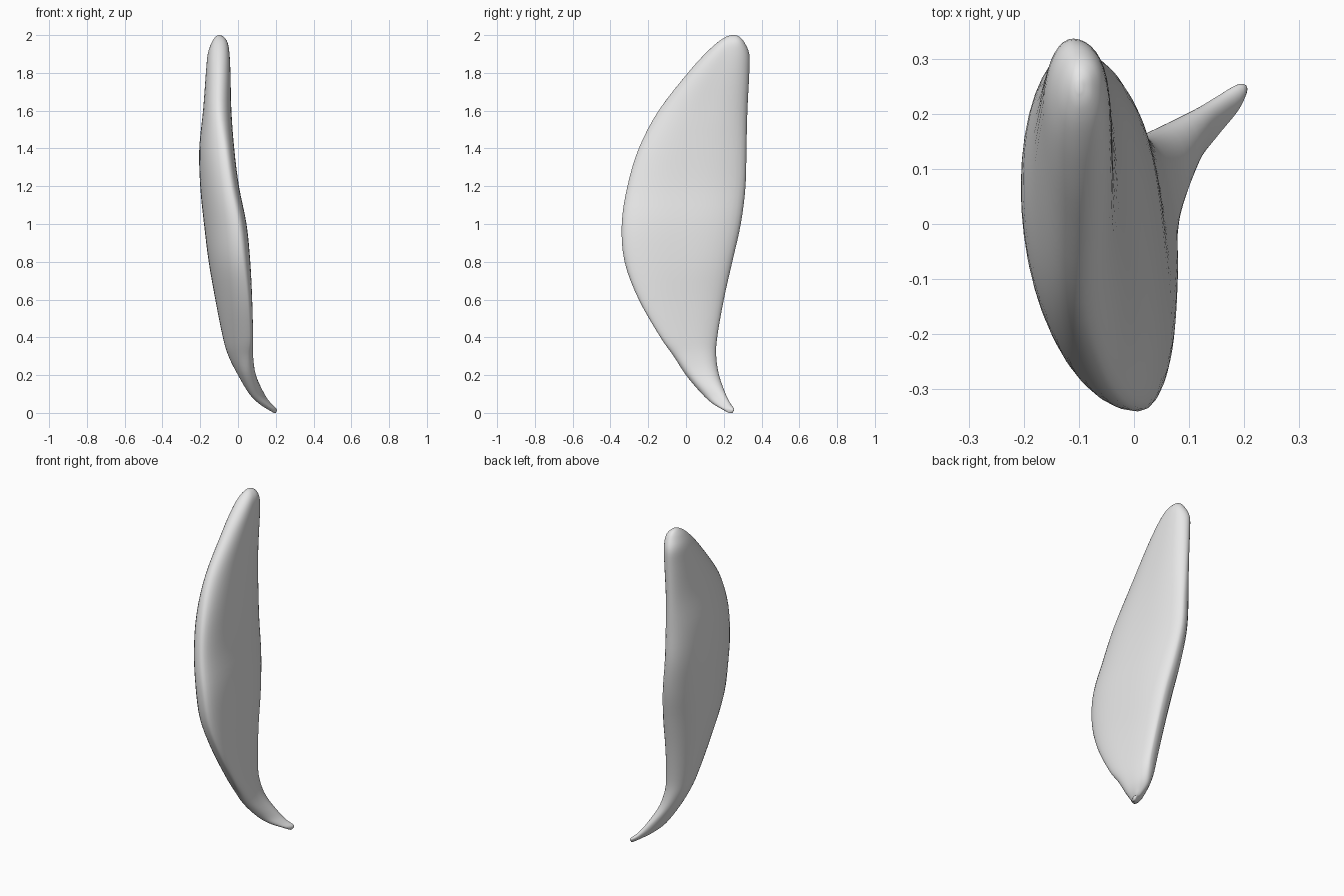
import bpy, bmesh, math

old = bpy.data.objects.get("Cube")
if old:
    bpy.data.objects.remove(old, do_unlink=True)

RING = 40   # points around each section
STEPS = 4   # interpolated sections per span

# Sections: z, x min, x max, y front, y back, x of front edge, x of back edge
SECTIONS = [
    (0, .19, .2, .225, .245, .193, .197),
    (.02, .155, .205, .19, .255, .165, .195),
    (.05, .11, .175, .14, .235, .12, .16),
    (.1, .06, .14, .085, .21, .08, .12),
    (.2, 0, .095, 0, .175, .05, .05),
    (.3, -.05, .08, -.065, .16, .05, .02),
    (.4, -.08, .08, -.135, .165, .06, .01),
    (.6, -.12, .075, -.25, .2, .05, -.01),
    (.8, -.155, .065, -.325, .245, .025, -.03),
    (1, -.18, .045, -.34, .29, 0, -.06),
    (1.2, -.2, .005, -.31, .315, -.04, -.09),
    (1.4, -.205, -.02, -.25, .32, -.07, -.1),
    (1.6, -.185, -.035, -.145, .325, -.1, -.11),
    (1.8, -.17, -.04, .01, .335, -.1, -.11),
    (1.9, -.16, -.045, .1, .335, -.1, -.11),
    (1.96, -.14, -.055, .165, .31, -.1, -.1),
    (1.99, -.12, -.075, .21, .285, -.1, -.1),
    (2, -.105, -.095, .24, .26, -.1, -.1),
]


def spline(a, b, c, d, t):
    """Smooth curve between b and c."""
    return b + .5 * t * (c - a + t * (2*a - 5*b + 4*c - d + t * (3*(b - c) + d - a)))


def interpolate(rows):
    last = len(rows) - 1
    for i in range(last):
        quad = [rows[min(max(i + k, 0), last)] for k in (-1, 0, 1, 2)]
        for s in range(STEPS):
            yield [spline(*vals, s / STEPS) for vals in zip(*quad)]
    yield rows[last]


def section_ring(z, x_min, x_max, y_front, y_back, x_front, x_back):
    """Closed lens: rounded outer side, flatter inner side, exact bounds."""
    points = []
    for k in range(RING):
        angle = 2 * math.pi * k / RING
        points.append((-math.cos(angle), math.sin(angle)))

    def chord(v):
        return x_front + (x_back - x_front) * (v + 1) / 2

    def bulge(v, side):
        power = 2.8 if side > 0 else 2.0
        return math.sqrt(max(0, 1 - abs(v) ** power))

    depth = {}
    for side, limit in ((1, x_max), (-1, x_min)):
        depth[side] = max(0, min(side * (limit - chord(v)) / bulge(v, side)
                                 for v, s in points if bulge(v, side) > .05))
    for v, s in points:
        side = 1 if s >= 0 else -1
        x = chord(v) + side * depth[side] * bulge(v, side)
        yield (x, y_front + (y_back - y_front) * (v + 1) / 2, z)


# Loft the sections into one closed skin
bm = bmesh.new()
rings = [[bm.verts.new(p) for p in section_ring(*row)] for row in interpolate(SECTIONS)]
for low, high in zip(rings, rings[1:]):
    for k in range(RING):
        n = (k + 1) % RING
        bm.faces.new((low[k], low[n], high[n], high[k]))
bm.faces.new(rings[0])
bm.faces.new(rings[-1])
bmesh.ops.recalc_face_normals(bm, faces=bm.faces)
for face in bm.faces:
    face.smooth = True

mesh = bpy.data.meshes.new("curved_blade")
bm.to_mesh(mesh)
bm.free()
blade = bpy.data.objects.new("curved_blade", mesh)
bpy.context.collection.objects.link(blade)

# Plain grey surface
grey = bpy.data.materials.new("light_grey")
grey.use_nodes = True
colour = (.8, .8, .8, 1)
grey.diffuse_color = colour
grey.node_tree.nodes["Principled BSDF"].inputs["Base Color"].default_value = colour
mesh.materials.append(grey)
